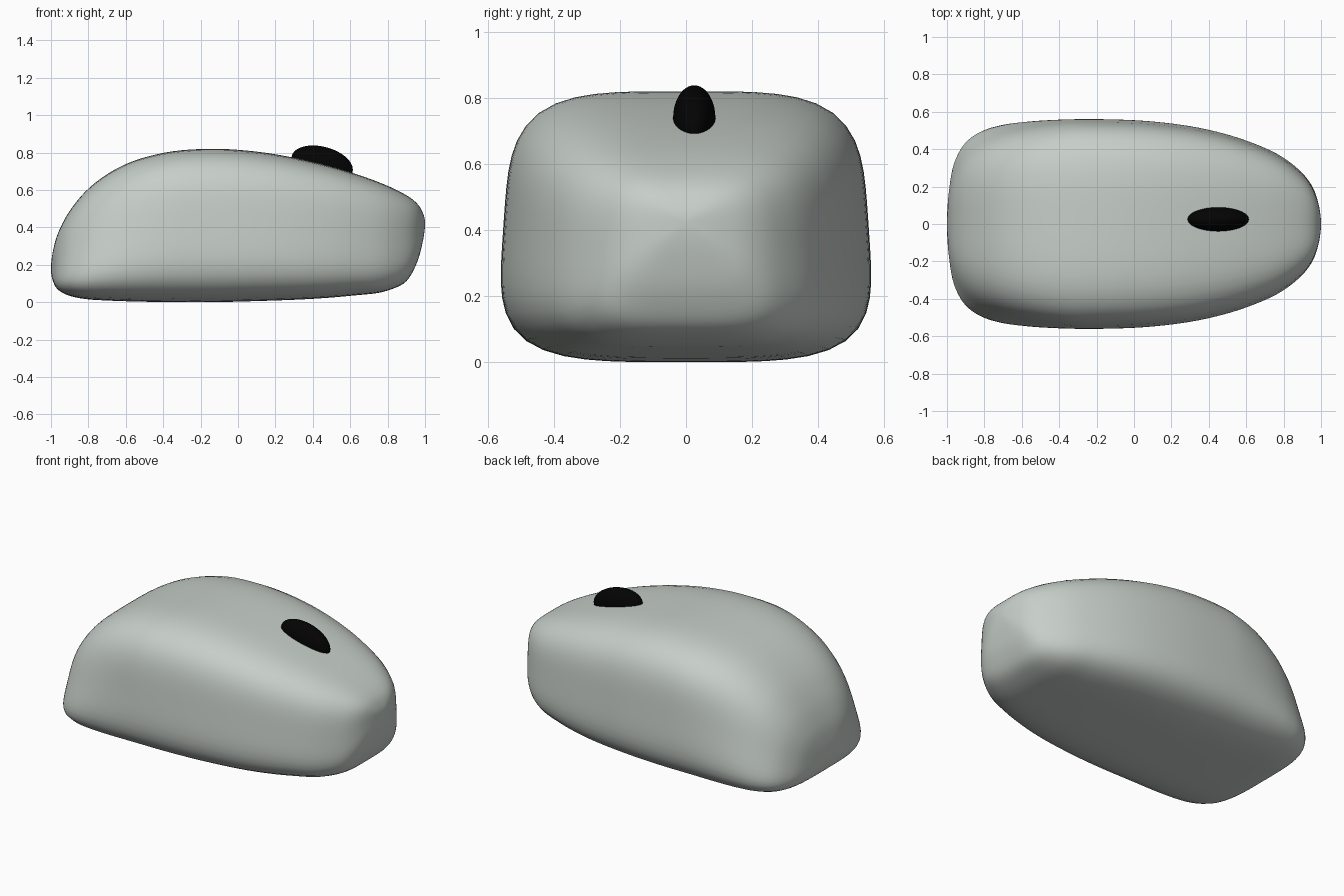
import bpy, bmesh
from math import sin, cos, pi, radians
from mathutils import Vector

cube = bpy.data.objects.get("Cube")
if cube:
    bpy.data.objects.remove(cube, do_unlink=True)


def make_material(name, colour, roughness):
    mat = bpy.data.materials.new(name)
    mat.use_nodes = True
    mat.diffuse_color = colour
    node = mat.node_tree.nodes["Principled BSDF"]
    node.inputs["Base Color"].default_value = colour
    node.inputs["Roughness"].default_value = roughness
    return mat


def make_object(name, bm, mat):
    bmesh.ops.recalc_face_normals(bm, faces=bm.faces)
    for face in bm.faces:
        face.smooth = True
    mesh = bpy.data.meshes.new(name)
    bm.to_mesh(mesh)
    bm.free()
    mesh.materials.append(mat)
    obj = bpy.data.objects.new(name, mesh)
    bpy.context.collection.objects.link(obj)
    return obj


def spline(a, b, c, d, t):
    """Smooth curve from b to c, with tangents weighted by point spacing."""
    ab, bc, cd = (b - a).length, (c - b).length, (d - c).length
    slope_b = ((b - a) / ab * bc + (c - b) / bc * ab) / (ab + bc) * bc
    slope_c = ((c - b) / bc * cd + (d - c) / cd * bc) / (bc + cd) * bc
    u = 1 - t
    return (b * (1 + 2 * t) * u * u + slope_b * t * u * u
            + c * (3 - 2 * t) * t * t - slope_c * u * t * t)


# Body stations along its length: x, top height, bottom height, half width
STATIONS = [Vector(s) for s in (
    (-1.0, .18, .18, 0), (-.99, .27, .115, .17), (-.96, .375, .065, .33),
    (-.9, .488, .034, .437), (-.8, .607, .015, .505), (-.7, .684, .009, .535),
    (-.6, .738, .005, .55), (-.4, .798, .001, .563), (-.15, .82, 0, .565),
    (.1, .805, .006, .553), (.4, .75, .018, .508), (.6, .695, .034, .45),
    (.8, .622, .062, .357), (.9, .572, .112, .275), (.95, .535, .195, .208),
    (.985, .485, .31, .115), (1.0, .42, .42, 0))]
STEPS, SIDES, POWER = 5, 64, 4


def mirrored(station):
    x, top, bottom, half = station
    return Vector((x, bottom, top, -half))


def section(bm, x, top, bottom, half):
    """One rounded-square ring, leaning inward at the top towards the rear."""
    taper = .05 + .23 * max(0, (-x - .3) / .7) ** 1.5
    ring = []
    for i in range(SIDES):
        a = 2 * pi * i / SIDES
        c, s = cos(a), sin(a)
        r = (abs(c)**POWER + abs(s)**POWER) ** (-1 / POWER)
        y = half * r * c * (1 - taper * r * s) / (1 + .45 * taper)
        z = (top + bottom) / 2 + (top - bottom) / 2 * r * s
        ring.append(bm.verts.new((x, y, z)))
    return ring


# Body shell: smooth loft closed to a point at each end
path = [mirrored(STATIONS[1])] + STATIONS + [mirrored(STATIONS[-2])]
bm = bmesh.new()
rings = []
for k in range(len(STATIONS) - 1):
    for j in range(STEPS):
        if k or j:
            rings.append(section(bm, *spline(*path[k:k + 4], j / STEPS)))
for lower, upper in zip(rings, rings[1:]):
    for i in range(SIDES):
        n = (i + 1) % SIDES
        bm.faces.new((lower[i], lower[n], upper[n], upper[i]))
for ring, station in ((rings[0], STATIONS[0]), (rings[-1], STATIONS[-1])):
    tip = bm.verts.new((station[0], 0, station[1]))
    for i in range(SIDES):
        bm.faces.new((ring[i], ring[(i + 1) % SIDES], tip))
make_object("body", bm, make_material("pale grey green", (.57, .62, .587, 1), 0.5))

# Scroll wheel: slim ellipsoid sunk into the sloping top
bm = bmesh.new()
bmesh.ops.create_uvsphere(bm, u_segments=48, v_segments=24, radius=1)
wheel = make_object("scroll_wheel", bm, make_material("black", (.001, .001, .001, 1), 0.5))
wheel.scale = (.168, .064, .092)
wheel.rotation_euler = (0, radians(15), 0)
wheel.location = (.45, .025, .739)
